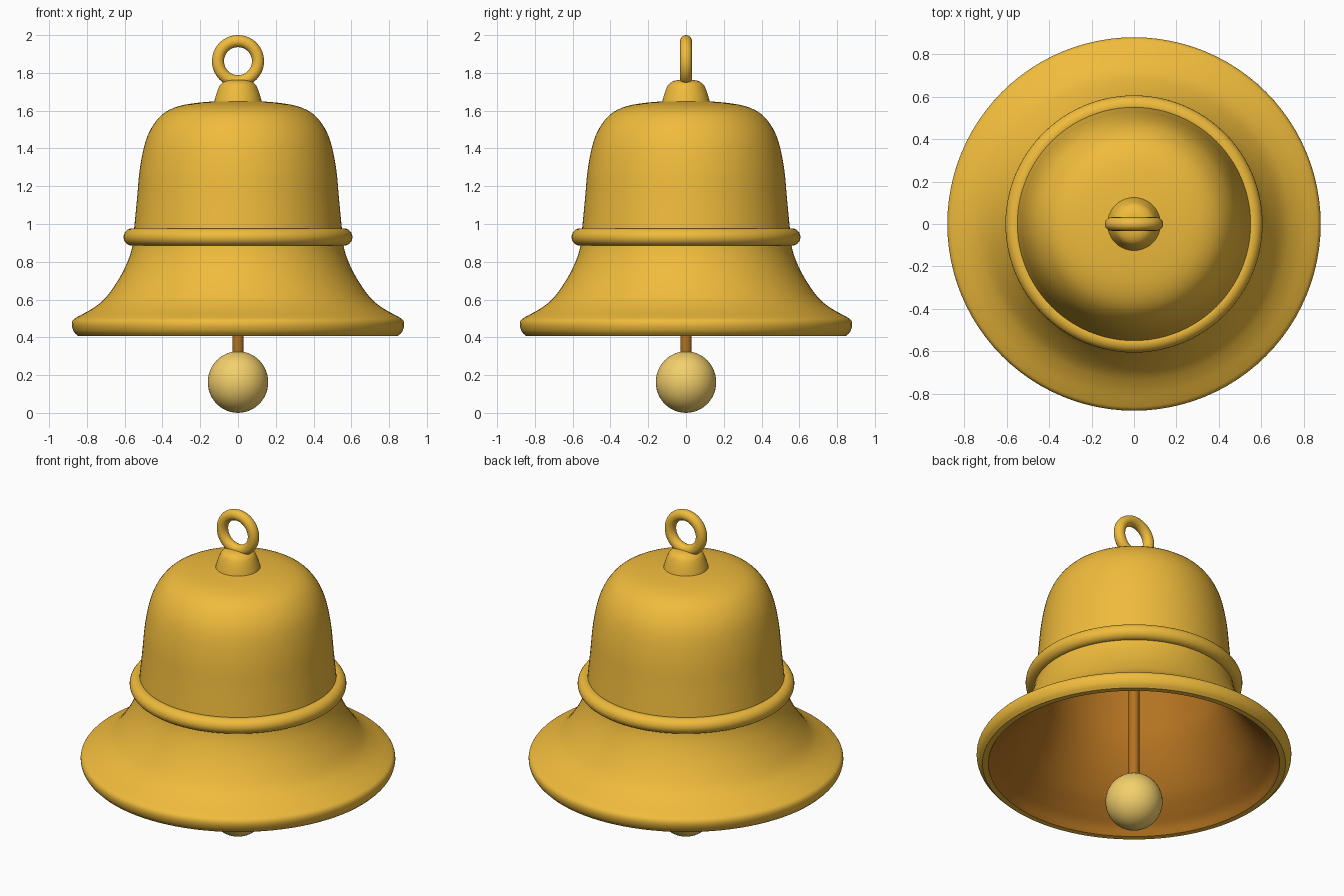
import bpy, bmesh, math
from mathutils import Vector

if "Cube" in bpy.data.objects:
    bpy.data.objects.remove(bpy.data.objects["Cube"])


def material(name, rgb):
    m = bpy.data.materials.new(name)
    m.diffuse_color = (*rgb, 1)
    m.use_nodes = True
    m.node_tree.nodes["Principled BSDF"].inputs["Base Color"].default_value = m.diffuse_color
    return m


gold = material("gold", (0.87, 0.50, 0.045))
bronze = material("bronze", (0.45, 0.17, 0.015))
pale = material("pale_brass", (0.90, 0.63, 0.15))


def smooth_path(pts, n=4):
    # Catmull-Rom curve through the profile points
    p = [Vector(q) for q in pts]
    p = [2 * p[0] - p[1]] + p + [2 * p[-1] - p[-2]]
    out = []
    for a, b, c, d in zip(p, p[1:], p[2:], p[3:]):
        for i in range(n):
            t = i / n
            out.append(0.5 * (2 * b + (c - a) * t + (2 * a - 5 * b + 4 * c - d) * t * t
                              + (3 * b - a - 3 * c + d) * t ** 3))
    return out + [p[-2]]


def finish(ob, name, mat):
    ob.name = name
    ob.data.materials.append(mat)
    bpy.ops.object.select_all(action='DESELECT')
    bpy.context.view_layer.objects.active = ob
    ob.select_set(True)
    bpy.ops.object.shade_smooth_by_angle(angle=math.radians(40))
    return ob


def lathe(name, profile, mat, steps=96):
    bm = bmesh.new()
    vs = [bm.verts.new((r, 0, z)) for r, z in profile]
    es = [bm.edges.new(pair) for pair in zip(vs, vs[1:])]
    bmesh.ops.spin(bm, geom=vs + es, cent=(0, 0, 0), axis=(0, 0, 1),
                   angle=math.tau, steps=steps)
    bmesh.ops.remove_doubles(bm, verts=bm.verts, dist=1e-5)
    bmesh.ops.recalc_face_normals(bm, faces=bm.faces)
    me = bpy.data.meshes.new(name)
    bm.to_mesh(me)
    bm.free()
    ob = bpy.data.objects.new(name, me)
    bpy.context.collection.objects.link(ob)
    return finish(ob, name, mat)


# Bell body: outer skin from crown to lip, flat rim, then inner skin
outer = smooth_path([(0, 1.655), (0.12, 1.65), (0.28, 1.632), (0.38, 1.595), (0.445, 1.53),
                     (0.49, 1.435), (0.52, 1.29), (0.535, 1.13), (0.55, 0.976), (0.56, 0.88),
                     (0.585, 0.80), (0.63, 0.71), (0.70, 0.61), (0.77, 0.553), (0.845, 0.511),
                     (0.873, 0.492), (0.88, 0.465), (0.87, 0.432), (0.848, 0.408)])
inner = smooth_path([(0.815, 0.408), (0.785, 0.455), (0.73, 0.505), (0.66, 0.575), (0.59, 0.68),
                     (0.54, 0.785), (0.51, 0.88), (0.50, 0.976), (0.485, 1.13), (0.47, 1.28),
                     (0.44, 1.41), (0.40, 1.49), (0.34, 1.545), (0.25, 1.58), (0, 1.60)])
body = lathe("bell_body", outer + inner, gold)

# Darker interior
body.data.materials.append(bronze)
for f in body.data.polygons:
    x, y, z = f.center
    if f.normal.dot(Vector((x, y, z - 0.9))) < 0 and math.hypot(x, y) < 0.815:
        f.material_index = 1

# Raised band, crown knob and hanging loop
bpy.ops.mesh.primitive_torus_add(major_radius=0.56, minor_radius=0.046, major_segments=96,
                                 minor_segments=24, location=(0, 0, 0.931))
finish(bpy.context.object, "waist_band", gold)
lathe("crown_knob", smooth_path([(0.127, 1.64), (0.12, 1.67), (0.105, 1.715), (0.088, 1.743),
                                 (0.055, 1.76), (0, 1.764)]), gold, 48)
bpy.ops.mesh.primitive_torus_add(major_radius=0.106, minor_radius=0.032, major_segments=64,
                                 minor_segments=20, location=(0, 0, 1.862),
                                 rotation=(math.pi / 2, 0, 0))
finish(bpy.context.object, "hanging_loop", gold)

# Clapper rod and ball
bpy.ops.mesh.primitive_cylinder_add(vertices=32, radius=0.03, depth=1.35, location=(0, 0, 0.925))
finish(bpy.context.object, "clapper_rod", bronze)
bpy.ops.mesh.primitive_uv_sphere_add(segments=48, ring_count=24, radius=0.16,
                                     location=(0, 0, 0.163), scale=(1, 1, 1.018))
finish(bpy.context.object, "clapper_ball", pale)
